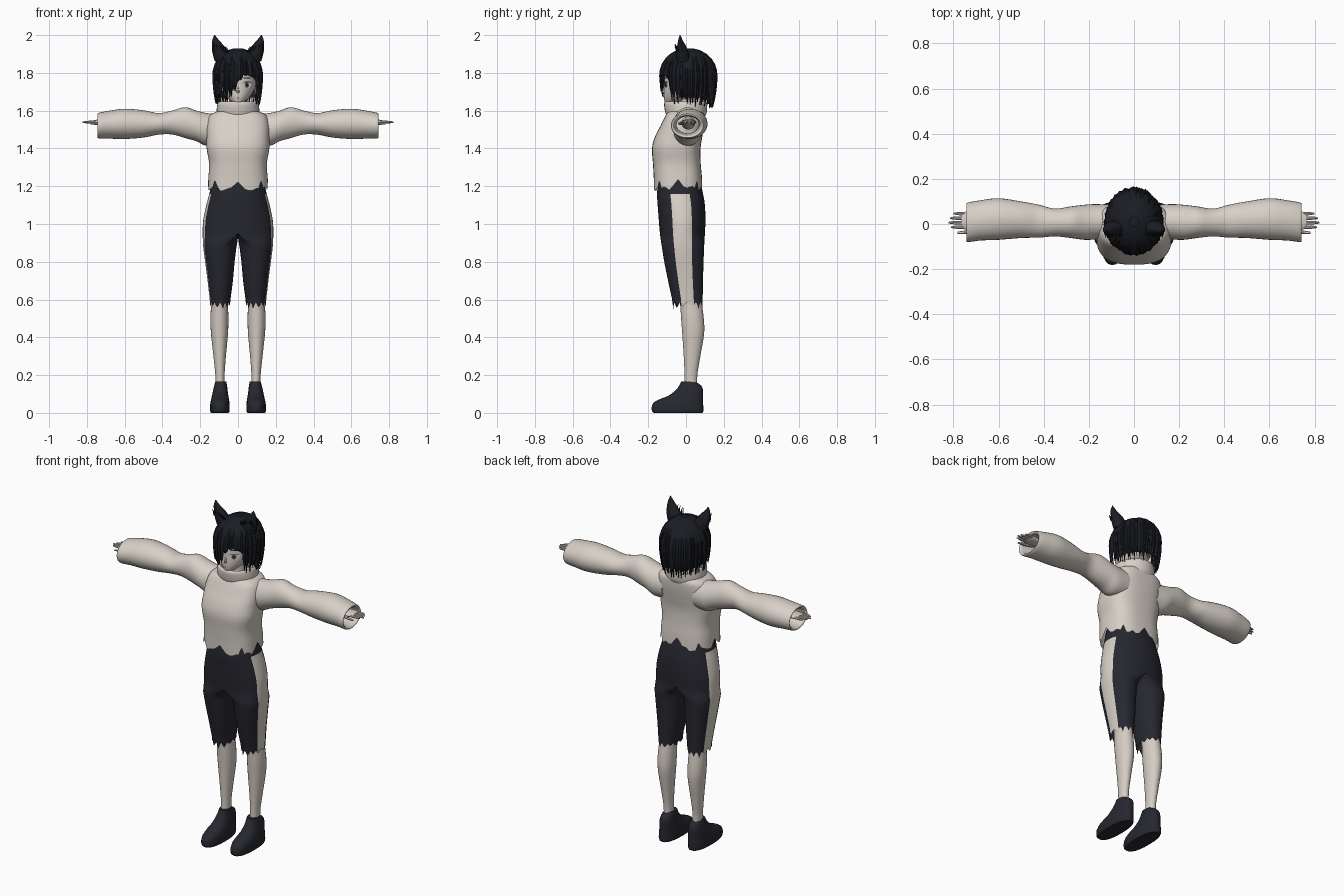
import bpy, bmesh, math, random
from mathutils import Vector
from mathutils.bvhtree import BVHTree

random.seed(4)
if "Cube" in bpy.data.objects:
    bpy.data.objects.remove(bpy.data.objects["Cube"])


def material(name, r, g, b):
    m = bpy.data.materials.new(name)
    m.use_nodes = True
    m.diffuse_color = (r, g, b, 1)
    m.node_tree.nodes["Principled BSDF"].inputs["Base Color"].default_value = (r, g, b, 1)
    return m


CLOTH = material("cream_knit", .68, .63, .57)
SKIN = material("pale_skin", .67, .61, .55)
DARK = material("charcoal_cloth", .02, .021, .029)
HAIR = material("black_hair", .011, .012, .017)
WHITE = material("eye_white", .8, .8, .8)
IRIS = material("grey_iris", .08, .08, .1)
parts = []


def finish(name, bm, mats, mirror=False):
    bmesh.ops.recalc_face_normals(bm, faces=bm.faces)
    mesh = bpy.data.meshes.new(name)
    bm.to_mesh(mesh)
    bm.free()
    for m in mats:
        mesh.materials.append(m)
    obj = bpy.data.objects.new(name, mesh)
    bpy.context.collection.objects.link(obj)
    if mirror:
        obj.modifiers.new("mirror", "MIRROR").use_mirror_merge = False
    parts.append(obj)
    return obj


def smooth_rings(rings, steps):
    # spline through the given cross-sections
    out = []
    for i in range(len(rings) - 1):
        a, b, c, d = (rings[min(max(i + k, 0), len(rings) - 1)] for k in (-1, 0, 1, 2))
        for s in range(steps):
            t = s / steps
            out.append([q + t / 2 * (r - p + t * (2 * p - 5 * q + 4 * r - e + t * (3 * (q - r) + e - p)))
                        for p, q, r, e in zip(a, b, c, d)])
    return out + [list(rings[-1])]


def loft(rings, axis="z", n=24, power=2, steps=4, caps=(True, True), hem=None):
    # ring: position, low and high extent on both other axes, optional flat-inside factor
    bm = bmesh.new()
    loops = []
    for j, ring in enumerate(smooth_rings(rings, steps)):
        t, u0, u1, v0, v1 = ring[:5]
        flat = min(max(ring[5], 0), 1) if len(ring) > 5 else 0
        loop = []
        for i in range(n):
            a = math.tau * i / n
            c, s = (math.copysign(abs(f) ** (2 / power), f) for f in (math.cos(a), math.sin(a)))
            u = (u0 + u1) / 2 + (u1 - u0) / 2 * c
            u += flat * (u1 * max(c, 0) - u)
            v = (v0 + v1) / 2 + (v1 - v0) / 2 * s
            w = t - hem(i) if hem and j == 0 else t
            loop.append(bm.verts.new((u, v, w) if axis == "z" else (w, u, v)))
        loops.append(loop)
    for a, b in zip(loops, loops[1:]):
        for i in range(n):
            k = (i + 1) % n
            bm.faces.new((a[i], a[k], b[k], b[i]))
    for loop, cap in zip((loops[0], loops[-1]), caps):
        if cap:
            bm.faces.new(loop)
    return bm


def sym(rings):
    return [(z, -w, w, y0, y1) for z, w, y0, y1 in rings]


# Sweater body with torn hem
finish("sweater_body", loft(sym([
    (1.235, .158, -.17, .086), (1.32, .153, -.175, .078), (1.4, .166, -.18, .077),
    (1.46, .166, -.165, .086), (1.52, .166, -.135, .095), (1.575, .15, -.108, .098),
    (1.6, .1, -.09, .09)]), n=48, power=2.7, caps=(False, True),
    hem=lambda i: random.uniform(-.005, .015) if i % 6 == 0 else random.uniform(.035, .062)), [CLOTH])

# Rolled collar
finish("collar", loft(sym([
    (1.56, .1, -.095, .095), (1.585, .113, -.108, .108), (1.63, .11, -.116, .112),
    (1.647, .102, -.11, .106), (1.64, .09, -.095, .095), (1.6, .08, -.08, .085)]),
    n=32, caps=(False, False)), [CLOTH])

# Sleeves, turned inward at the cuff
finish("sleeve", loft([
    (.1, -.06, .085, 1.42, 1.58), (.17, -.068, .088, 1.415, 1.588), (.22, -.07, .085, 1.438, 1.6),
    (.28, -.062, .078, 1.455, 1.618), (.35, -.055, .068, 1.474, 1.6), (.42, -.06, .085, 1.473, 1.587),
    (.5, -.062, .1, 1.458, 1.602), (.6, -.07, .114, 1.45, 1.61), (.68, -.073, .105, 1.452, 1.6),
    (.735, -.08, .095, 1.453, 1.589), (.742, -.072, .088, 1.462, 1.58), (.725, -.064, .08, 1.47, 1.572),
    (.64, -.05, .07, 1.48, 1.57)], "x", n=32, caps=(True, False)), [CLOTH], True)

# Forearms, palms, fingers and thumbs
finish("forearm_and_palm", loft([
    (.55, -.025, .05, 1.5, 1.57), (.66, -.015, .045, 1.515, 1.56), (.7, -.025, .052, 1.522, 1.555),
    (.74, -.026, .055, 1.526, 1.553), (.765, -.018, .05, 1.532, 1.549)], "x", n=16), [SKIN], True)
for k, name in enumerate(("index", "middle", "ring", "little")):
    y, tip = -.014 + .02 * k, (.81, .822, .815, .8)[k]
    finish(name + "_finger", loft([
        (.75, y - .008, y + .008, 1.532, 1.548), (tip - .02, y - .007, y + .007, 1.533, 1.546),
        (tip, y - .003, y + .003, 1.536, 1.542)], "x", n=8), [SKIN], True)
finish("thumb", loft([
    (.69, -.03, -.008, 1.525, 1.545), (.74, -.043, -.026, 1.525, 1.541),
    (.782, -.044, -.034, 1.526, 1.534)], "x", n=8), [SKIN], True)

# Cropped trousers with side stripe
SIDES = 48
trousers = finish("trouser_half", loft([
    (.585, .042, .148, -.07, .088, 0), (.7, .027, .161, -.095, .09, 0), (.8, .018, .174, -.115, .093, 0),
    (.88, .008, .184, -.128, .096, 0), (.95, 0, .187, -.138, .1, 1), (1.02, 0, .184, -.144, .103, 1),
    (1.1, 0, .168, -.15, .1, 1), (1.16, 0, .152, -.153, .09, 1), (1.25, 0, .132, -.147, .07, 1)],
    n=SIDES, power=2.2, caps=(False, True),
    hem=lambda i: (0, .5, 1, .5)[i % 4] * random.uniform(.012, .035)), [DARK, CLOTH], True)
for face in trousers.data.polygons:
    if (face.index + 3) % SIDES < 6 and face.center.z < 1.165:
        face.material_index = 1

# Lower legs
finish("lower_leg", loft([
    (.12, .07, .118, -.01, .06), (.2, .071, .12, -.008, .06), (.3, .064, .13, -.012, .076),
    (.42, .053, .143, -.02, .096), (.5, .051, .146, -.026, .094), (.58, .053, .142, -.032, .084),
    (.66, .055, .14, -.05, .075)]), [SKIN], True)

# Ankle shoes with a flat sole
finish("shoe", loft([
    (0, .05, .142, -.172, .088), (.012, .044, .148, -.181, .092), (.045, .045, .147, -.178, .091),
    (.068, .047, .143, -.15, .09), (.09, .051, .138, -.095, .09), (.12, .055, .132, -.055, .09),
    (.145, .058, .126, -.036, .08), (.165, .062, .12, -.026, .05)], power=2.4), [DARK], True)

# Neck, head, ears and nose
finish("neck", loft(sym([(1.55, .05, -.045, .05), (1.6, .042, -.04, .045), (1.7, .045, -.045, .05)])), [SKIN])
head = loft(sym([
    (1.632, .012, -.1, -.06), (1.645, .032, -.112, -.02), (1.68, .068, -.118, .05), (1.73, .093, -.116, .09),
    (1.8, .1, -.112, .11), (1.86, .085, -.09, .1), (1.9, .04, -.04, .05)]), n=32)
face_tree = BVHTree.FromBMesh(head)
finish("head", head, [SKIN])
finish("side_ear", loft([(1.685, .085, .092, 0, .015), (1.71, .088, .108, -.005, .03),
                         (1.735, .09, .114, 0, .036), (1.75, .09, .1, .01, .03)], n=10), [SKIN], True)
finish("nose", loft(sym([(1.692, .004, -.118, -.11), (1.7, .008, -.127, -.105),
                         (1.725, .004, -.119, -.105)]), n=8), [SKIN])


# Painted face details as thin plates on the face
def plate(name, x, z, rx, rz, mat, lift, arc=1.0, mirror=True):
    bm = bmesh.new()
    verts = []
    outline = [(math.cos(a), math.sin(a)) for a in (math.tau * i / 16 for i in range(16))]
    for c, s in outline:
        px = x + rx * c
        pz = z + rz * (s if s > 0 else s * arc)
        hit = face_tree.ray_cast(Vector((px, -1, pz)), Vector((0, 1, 0)))[0]
        verts.append(bm.verts.new((px, hit.y - lift, pz)))
    bm.faces.new(verts)
    finish(name, bm, [mat], mirror)


plate("eye_white", .048, 1.735, .021, .015, WHITE, .002)
plate("iris", .047, 1.735, .011, .014, IRIS, .004)
plate("pupil", .047, 1.736, .005, .008, HAIR, .006)
plate("upper_lash", .049, 1.748, .024, .006, HAIR, .006, -.3)
plate("eyebrow", .048, 1.773, .022, .003, HAIR, .003)
plate("mouth", 0, 1.667, .012, .0015, IRIS, .002, mirror=False)

# Hair shell, open around the face
shell = loft(sym([
    (1.67, .112, -.115, .14), (1.73, .122, -.125, .15), (1.79, .126, -.128, .154), (1.85, .115, -.114, .142),
    (1.9, .077, -.07, .1), (1.922, .02, -.01, .04)]), n=48, caps=(False, True))
bmesh.ops.delete(shell, context="FACES", geom=[
    f for f in shell.faces if f.calc_center_median().y < -.035 and f.calc_center_median().z < 1.79])
finish("hair_shell", shell, [HAIR])


def lock(bm, angle, z_end, half_width, swell):
    # ridged strand running from the crown over the shell to a point
    rows, steps = [], 12
    for j in range(steps + 1):
        t = .05 + .95 * j / steps
        if t < .5:
            z, r = 1.79 + .142 * math.cos(math.pi * t), math.sin(math.pi * t)
        else:
            z = 1.79 - (2 * t - 1) * (1.79 - z_end)
            r = 1 - .13 * ((1.79 - z) / .16) ** 2
        w = half_width * min(1, max((1 - t) / .3, .04))
        row = []
        for side, k in ((-1, .955), (0, 1), (1, .955)):
            a, q = angle + side * w, r * k * swell
            row.append(bm.verts.new((.134 * q * math.cos(a), .012 + .152 * q * math.sin(a), z)))
        rows.append(row)
    for a, b in zip(rows, rows[1:]):
        for i in (0, 1):
            bm.faces.new((a[i], a[i + 1], b[i + 1], b[i]))


# Locks: long at back and sides, swept fringe over one eye
locks = bmesh.new()
COUNT = 64
for i in range(COUNT):
    angle = math.tau * i / COUNT + random.uniform(-.03, .03)
    x, y = .134 * math.cos(angle), math.sin(angle)
    end = 1.635 if y > .2 else 1.65
    if y < -.35 and x < .1:
        sweep = min(max((x + .05) / .075, 0), 1)
        end = 1.675 + .105 * sweep
    lock(locks, angle, end + random.uniform(-.02, .015), random.uniform(.08, .13), random.uniform(.97, 1.02))
finish("hair_locks", locks, [HAIR])

# Animal ears with fur tufts
finish("animal_ear", loft([
    (1.86, .04, .122, -.05, .02), (1.9, .042, .134, -.052, .015), (1.935, .066, .138, -.048, .004),
    (1.97, .098, .137, -.042, -.016), (2, .122, .126, -.034, -.03)], n=12), [HAIR], True)
tufts = bmesh.new()
for k in range(6):
    base = Vector((.05 + .015 * k, -.04, 1.89 + .004 * k))
    tip = base + Vector((.012 + random.uniform(-.015, .01), -.022, .05))
    foot = [tufts.verts.new(base + Vector(d)) for d in ((-.008, 0, 0), (.008, 0, 0), (0, .014, 0))]
    top = tufts.verts.new(tip)
    for i in range(3):
        tufts.faces.new((foot[i], foot[(i + 1) % 3], top))
finish("ear_tufts", tufts, [HAIR], True)

# Smooth shading with sharp hems and ridges
for obj in bpy.context.selected_objects:
    obj.select_set(False)
for obj in parts:
    obj.select_set(True)
bpy.context.view_layer.objects.active = parts[0]
bpy.ops.object.shade_smooth_by_angle(angle=math.radians(40))
